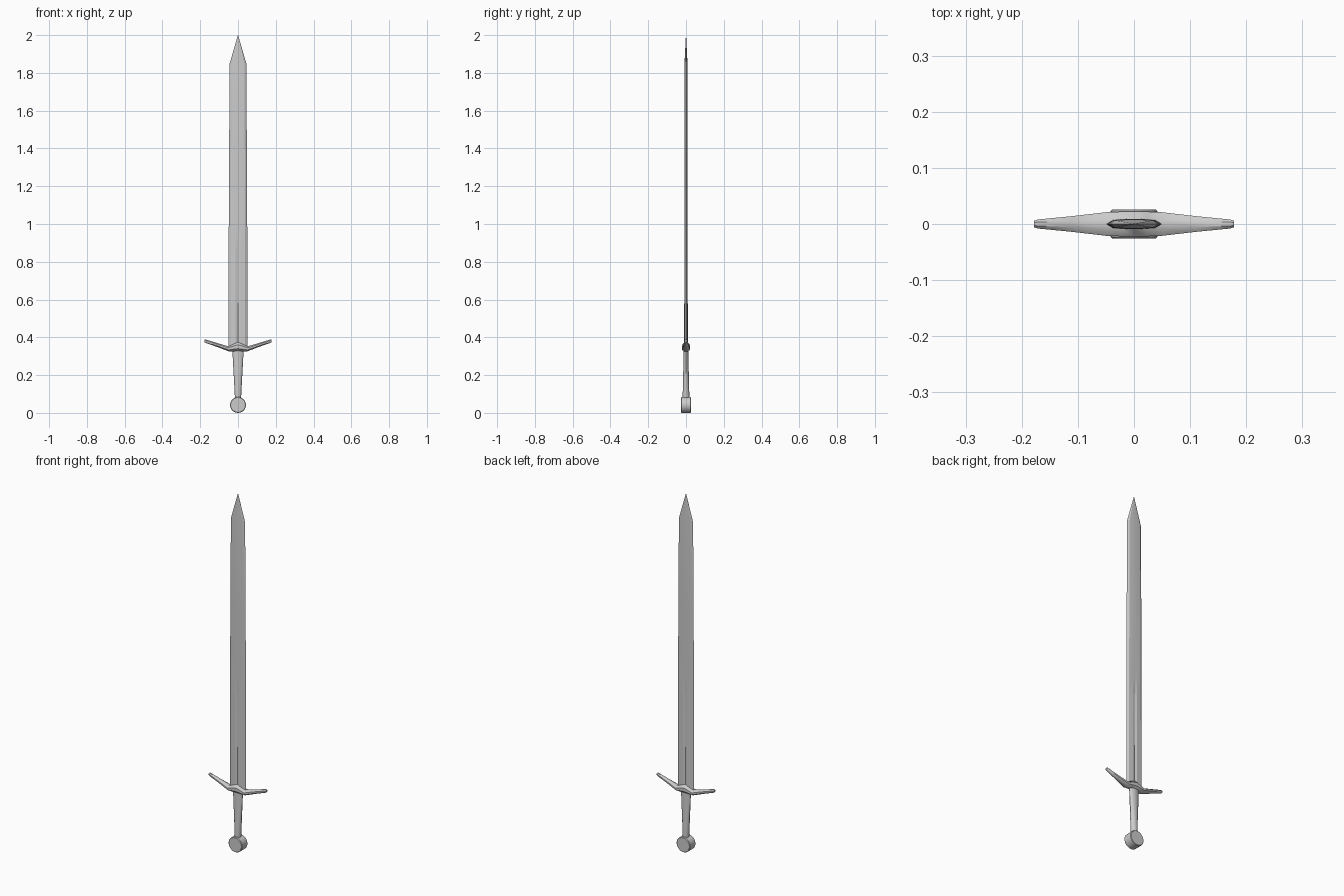
import bpy, bmesh, math

if "Cube" in bpy.data.objects:
    bpy.data.objects.remove(bpy.data.objects["Cube"])


def loft(name, rings, angle=30):
    """Skin a list of equal-length point rings and cap both ends."""
    bm = bmesh.new()
    rows = [[bm.verts.new(p) for p in ring] for ring in rings]
    n = len(rows[0])
    for a, b in zip(rows, rows[1:]):
        for i in range(n):
            j = (i + 1) % n
            bm.faces.new((a[i], a[j], b[j], b[i]))
    bm.faces.new(rows[0])
    bm.faces.new(rows[-1])
    bmesh.ops.recalc_face_normals(bm, faces=bm.faces)
    mesh = bpy.data.meshes.new(name)
    bm.to_mesh(mesh)
    bm.free()
    obj = bpy.data.objects.new(name, mesh)
    bpy.context.collection.objects.link(obj)
    bpy.ops.object.select_all(action='DESELECT')
    obj.select_set(True)
    bpy.context.view_layer.objects.active = obj
    bpy.ops.object.shade_smooth_by_angle(angle=math.radians(angle))
    return obj


def oval(rx, ry, n, turn=0.0):
    return [(rx * math.cos(2 * math.pi * (i + turn) / n),
             ry * math.sin(2 * math.pi * (i + turn) / n)) for i in range(n)]


# Blade: bevelled edges, with a central groove that fades out halfway up
def blade_ring(z, w, t, depth):
    g = w * 0.25
    half = [(w, 0), (w * 0.76, t * 0.8), (g, t), (0, t - depth), (-g, t), (-w * 0.76, t * 0.8)]
    return [(x, y, z) for x, y in half] + [(-x, -y, z) for x, y in half]


blade = loft("blade", [
    blade_ring(0.34, 0.050, 0.0095, 0.005),
    blade_ring(0.85, 0.049, 0.009, 0.004),
    blade_ring(0.98, 0.049, 0.009, 0.0),
    blade_ring(1.40, 0.047, 0.0085, 0.0),
    blade_ring(1.85, 0.044, 0.008, 0.0),
    blade_ring(2.00, 0.0006, 0.0006, 0.0),
], 12)

# Crossguard: tapered arms sweeping up from a peaked centre block
arm = [(0.0, 0.326, 0.374, 0.022), (0.022, 0.326, 0.366, 0.022), (0.05, 0.326, 0.352, 0.021),
       (0.11, 0.349, 0.370, 0.014), (0.172, 0.371, 0.389, 0.008), (0.178, 0.375, 0.388, 0.006)]
stations = [(-x, b, t, d) for x, b, t, d in reversed(arm[1:])] + arm
loft("crossguard", [
    [(x, y, (b + t) / 2 + z)
     for y, z in oval(d / math.cos(math.pi / 8), (t - b) / 2 / math.cos(math.pi / 8), 8, 0.5)]
    for x, b, t, d in stations], 40)

# Grip: oval, wide at the guard and round at the pommel
loft("grip", [[(x, y, z) for x, y in oval(rx, ry, 16)] for z, rx, ry in
              [(0.07, 0.016, 0.018), (0.15, 0.020, 0.0165), (0.24, 0.025, 0.014), (0.335, 0.030, 0.012)]])

# Pommel: thick disc with a slightly eased rim
loft("pommel", [[(x, y, 0.042 + z) for x, z in oval(r, r, 28)] for y, r in
                [(-0.026, 0.039), (-0.023, 0.042), (0.023, 0.042), (0.026, 0.039)]])
